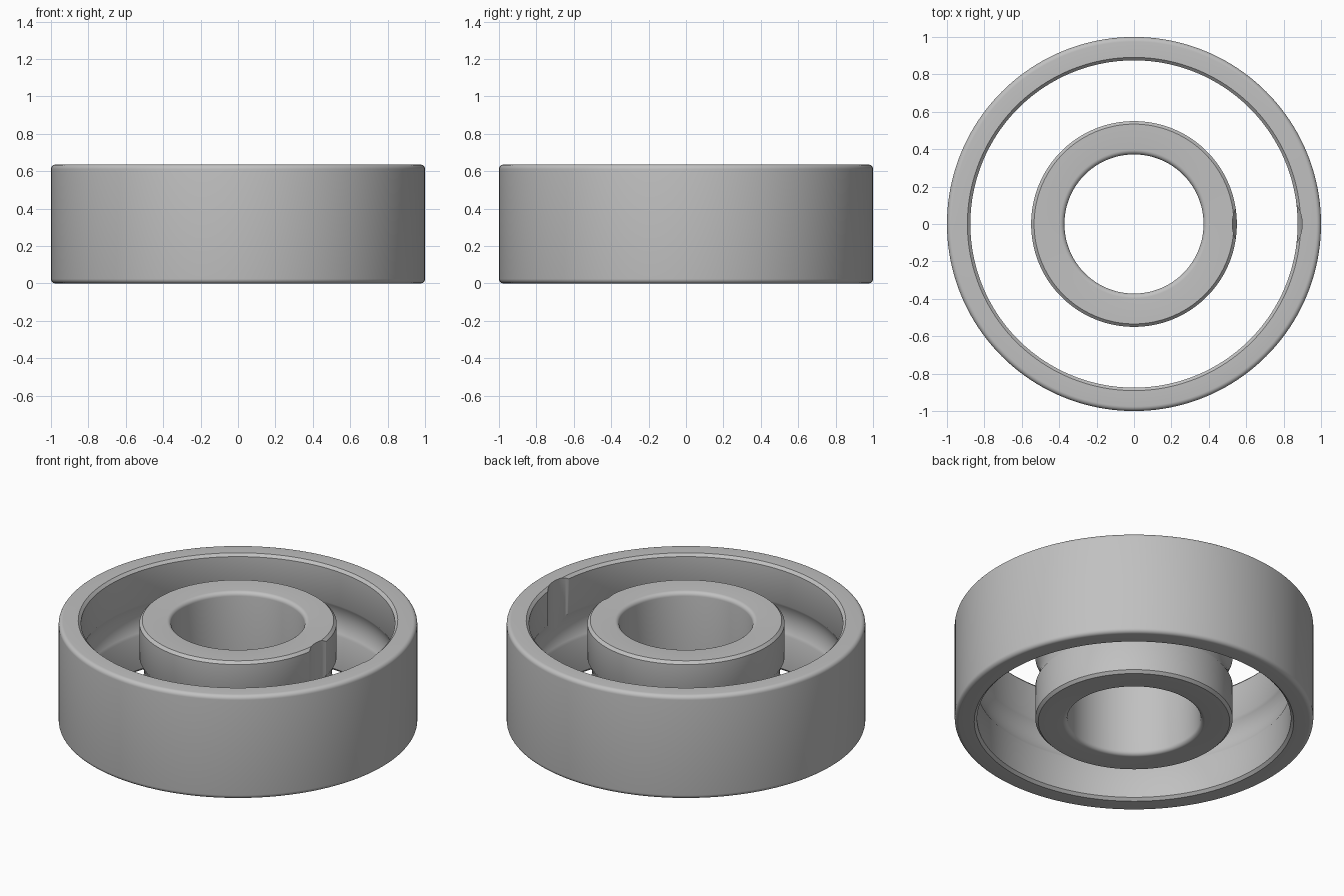
import bpy
import bmesh
from math import sin, cos, pi, radians, asin

if "Cube" in bpy.data.objects:
    bpy.data.objects.remove(bpy.data.objects["Cube"], do_unlink=True)

HEIGHT = 0.636
MID = HEIGHT / 2
BORE, HUB = 0.372, 0.55          # inner ring radii
SHELL, RIM = 0.875, 1.0          # outer ring radii
PITCH = (HUB + SHELL) / 2        # centre of the ball track
TRACK = 0.188                    # radius of the ball track
FILLET, CHAMFER = 0.025, 0.016
SEGMENTS = 160

steel = bpy.data.materials.new("Steel grey")
steel.use_nodes = True
grey = (0.53, 0.53, 0.53, 1)
steel.diffuse_color = grey
bsdf = steel.node_tree.nodes["Principled BSDF"]
bsdf.inputs["Base Color"].default_value = grey


def arc(cx, cz, r, start, end, steps):
    angles = [radians(start + (end - start) * i / steps) for i in range(steps + 1)]
    return [(cx + r * cos(a), cz + r * sin(a)) for a in angles]


def ring_profile(plain, track, out):
    """Filleted plain side, chamfered track side; out = +1 if the plain side faces out."""
    f, c = FILLET, CHAMFER
    half = asin((PITCH - HUB) / TRACK) * 180 / pi
    # upper half of the section, from the plain wall to the track wall
    corner = [(plain - out * f + out * f * cos(radians(a)), HEIGHT - f + f * sin(radians(a)))
              for a in range(0, 91, 15)]
    upper = corner + [(track + out * c, HEIGHT), (track, HEIGHT - c)]
    lower = [(r, HEIGHT - z) for r, z in reversed(upper)]
    # concave ball track between the two halves
    if out > 0:
        groove = arc(PITCH, MID, TRACK, 90 - half, half - 90, 12)
    else:
        groove = arc(PITCH, MID, TRACK, 90 + half, 270 - half, 12)
    return upper + groove + lower


def lathe(name, profile):
    bm = bmesh.new()
    verts = [bm.verts.new((r, 0, z)) for r, z in profile]
    edges = [bm.edges.new((verts[i - 1], verts[i])) for i in range(len(verts))]
    bmesh.ops.spin(bm, geom=verts + edges, cent=(0, 0, 0), axis=(0, 0, 1),
                   angle=2 * pi, steps=SEGMENTS, use_duplicate=False)
    bmesh.ops.remove_doubles(bm, verts=bm.verts, dist=1e-5)
    bmesh.ops.recalc_face_normals(bm, faces=bm.faces)
    mesh = bpy.data.meshes.new(name)
    bm.to_mesh(mesh)
    bm.free()
    mesh.materials.append(steel)
    obj = bpy.data.objects.new(name, mesh)
    bpy.context.collection.objects.link(obj)
    return obj


# Cutter for the ball filling slot, open at the top and ending in the track
base = MID + 0.012
bpy.ops.mesh.primitive_cylinder_add(vertices=96, radius=0.187, depth=0.6,
                                    location=(PITCH, 0, base + 0.3))
cutter = bpy.context.object
cutter.name = "slot_cutter"
cutter.hide_render = True
cutter.data.materials.append(steel)

# Inner and outer rings, each with its half of the slot
rings = [lathe("inner_ring", ring_profile(BORE, HUB, -1)),
         lathe("outer_ring", ring_profile(RIM, SHELL, 1))]
for ring in rings:
    bpy.ops.object.select_all(action='DESELECT')
    ring.select_set(True)
    bpy.context.view_layer.objects.active = ring
    slot = ring.modifiers.new("filling_slot", 'BOOLEAN')
    slot.operation = 'DIFFERENCE'
    slot.solver = 'EXACT'
    slot.object = cutter
    bpy.ops.object.modifier_apply(modifier=slot.name)
    bpy.ops.object.shade_smooth_by_angle(angle=radians(30))

bpy.data.objects.remove(cutter, do_unlink=True)
